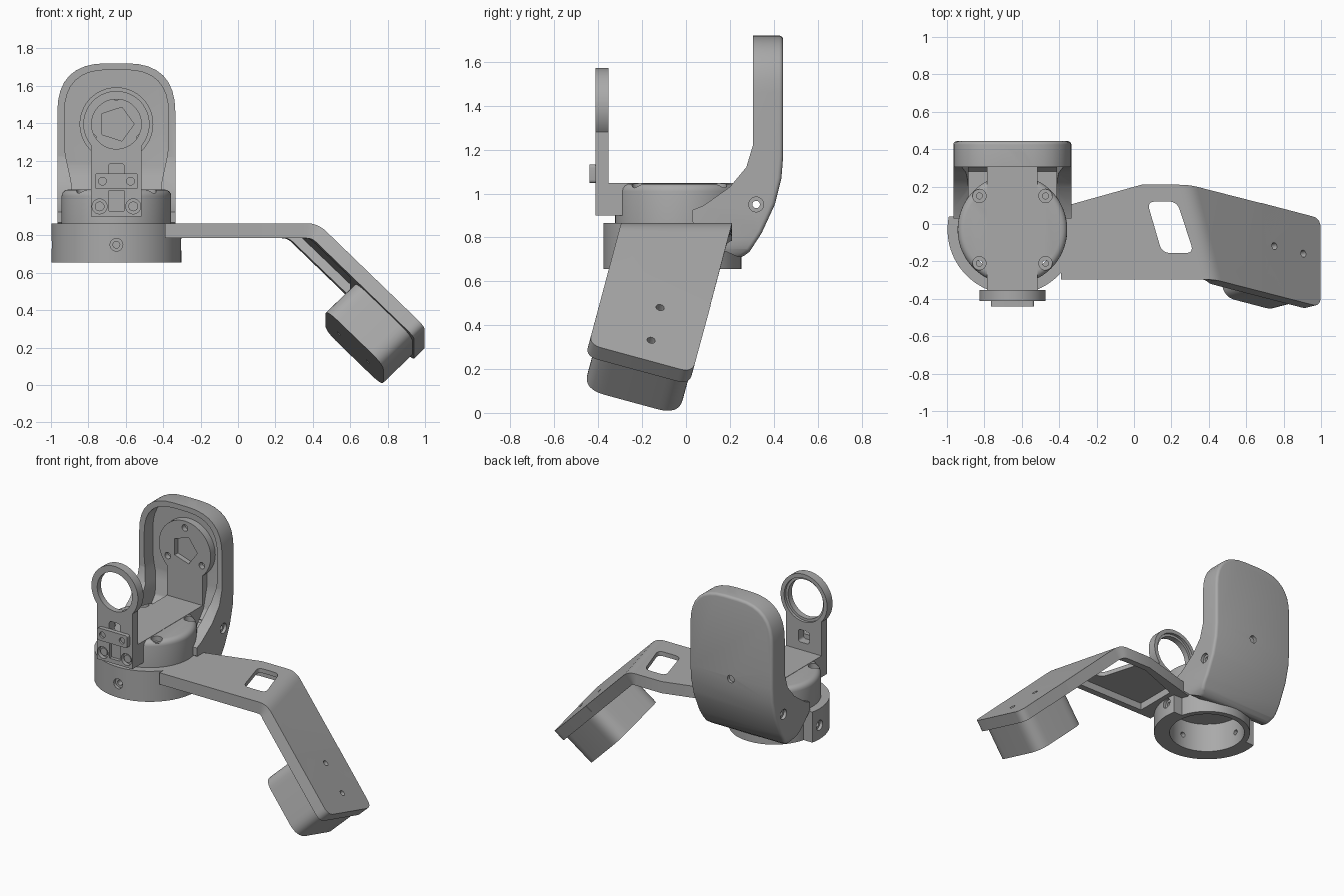
import bpy, bmesh, math
from mathutils import Vector, Matrix

if "Cube" in bpy.data.objects:
    bpy.data.objects.remove(bpy.data.objects["Cube"])

grey = bpy.data.materials.new("satin_grey")
grey.use_nodes = True
grey.diffuse_color = (0.4, 0.4, 0.4, 1)
grey.node_tree.nodes["Principled BSDF"].inputs["Base Color"].default_value = (0.4, 0.4, 0.4, 1)


# Frames: two drawing axes and the extrusion axis
def frame(u, v):
    u, v = Vector(u).normalized(), Vector(v).normalized()
    return Matrix((u, v, u.cross(v))).transposed()


TOP = frame((1, 0, 0), (0, 1, 0))
FRONT = frame((1, 0, 0), (0, 0, 1))    # extrudes towards -y
SIDE = frame((0, 1, 0), (0, 0, 1))     # extrudes towards +x
roll = math.radians(15.2)
SLOPE = frame((1, -math.sin(roll), -math.cos(roll)), (0, math.cos(roll), -math.sin(roll)))
CX, CY = -0.65, -0.03                  # hub axis
parts = []


def add(name, bm):
    bmesh.ops.recalc_face_normals(bm, faces=bm.faces[:])
    me = bpy.data.meshes.new(name)
    bm.to_mesh(me)
    bm.free()
    me.materials.append(grey)
    ob = bpy.data.objects.new(name, me)
    bpy.context.collection.objects.link(ob)
    parts.append(ob)
    return ob


def prism(name, pts, fr, lo, hi):
    bm = bmesh.new()
    a, b = [[bm.verts.new(fr @ Vector((p[0], p[1], w))) for p in pts] for w in (lo, hi)]
    bm.faces.new(a)
    bm.faces.new(b)
    for i in range(len(pts)):
        j = (i + 1) % len(pts)
        bm.faces.new((a[i], a[j], b[j], b[i]))
    return add(name, bm)


def curve(a, p, b, t, seg):
    # rounded corner at p between neighbours a and b
    s, e = p + (a - p).normalized() * t, p + (b - p).normalized() * t
    return [s.lerp(p, k / seg).lerp(p.lerp(e, k / seg), k / seg) for k in range(seg + 1)]


def rounded(pts, ts, seg=8):
    ts = ts if isinstance(ts, list) else [ts] * len(pts)
    v, out = [Vector(p) for p in pts], []
    for i, p in enumerate(v):
        out += curve(v[i - 1], p, v[(i + 1) % len(v)], ts[i], seg) if ts[i] else [p]
    return out


def rect(x0, x1, y0, y1):
    return [(x0, y0), (x1, y0), (x1, y1), (x0, y1)]


def arc(x, y, r, a0=0, a1=360, n=48):
    m = n if a1 - a0 == 360 else n + 1
    ang = [math.radians(a0 + (a1 - a0) * k / n) for k in range(m)]
    return [(x + r * math.cos(a), y + r * math.sin(a)) for a in ang]


def keyhole(z, r, half, bottom):
    a = math.degrees(math.acos(half / r))
    return [(CX - half, bottom), (CX + half, bottom)] + arc(CX, z, r, -a, 180 + a)


def bake(ob):
    me = bpy.data.meshes.new_from_object(ob.evaluated_get(bpy.context.evaluated_depsgraph_get()))
    ob.modifiers.clear()
    ob.data = me


def combine(ob, tool, op="DIFFERENCE"):
    m = ob.modifiers.new(op, "BOOLEAN")
    m.operation, m.object, m.solver = op, tool, "EXACT"
    bake(ob)
    parts.remove(tool)
    bpy.data.objects.remove(tool)


def drill(ob, fr, centres, r, lo, hi, n=24):
    for x, y in centres:
        combine(ob, prism("cutter", arc(x, y, r, n=n), fr, lo, hi))


def bevel(ob, width, pick, seg=4):
    bm = bmesh.new()
    bm.from_mesh(ob.data)
    bmesh.ops.remove_doubles(bm, verts=bm.verts[:], dist=0.0005)
    es = [e for e in bm.edges if len(e.link_faces) == 2 and e.calc_face_angle(0) > 0.6 and pick(e)]
    bmesh.ops.bevel(bm, geom=es, offset=width, segments=seg, profile=0.5, affect="EDGES", clamp_overlap=True)
    bm.to_mesh(ob.data)
    bm.free()


# Base ring: wide front half, narrower back half, radial screw holes
ring = prism("base_ring", arc(CX, CY, 0.347, n=96), TOP, 0.655, 0.865)
combine(ring, prism("cutter", rect(-1.2, 0, 0.04, 0.6), TOP, 0.5, 1))
combine(ring, prism("ring_back", arc(CX, CY, 0.282, n=96), TOP, 0.655, 0.865), "UNION")
combine(ring, prism("cutter", arc(CX, CY, 0.245, n=96), TOP, 0.5, 1))
drill(ring, FRONT, [(CX, 0.75)], 0.034, 0.355, 0.5)
drill(ring, FRONT, [(CX, 0.75)], 0.018, 0.2, 0.5)
drill(ring, SIDE, [(CY, 0.75)], 0.034, -1.1, -0.975)
drill(ring, SIDE, [(CY, 0.75)], 0.034, -0.325, -0.2)
drill(ring, SIDE, [(CY, 0.75)], 0.018, -1.1, -0.2)

# Hub disc with four countersunk holes, and the deck strip across it
hub = prism("hub_disc", arc(CX, CY, 0.293, n=96), TOP, 0.86, 1.045)
bevel(hub, 0.035, lambda e: min(v.co.z for v in e.verts) > 1)
screws = [(CX + sx * 0.177, CY + sy * 0.18) for sx in (-1, 1) for sy in (-1, 1)]
drill(hub, TOP, screws, 0.036, 1.01, 1.2)
drill(hub, TOP, screws, 0.016, 0.8, 1.2)
deck = prism("deck_strip", rect(CX - 0.135, CX + 0.135, -0.358, 0.36), TOP, 0.9, 1.047)
drill(deck, SIDE, [(0.32, 0.95)], 0.017, -1.2, 0)

# Rear housing: curved cup with forward-reaching side arms
side = [(0.305, 1.72), (0.443, 1.72), (0.443, 1.17), (0.435, 1.07), (0.405, 0.95), (0.345, 0.82),
        (0.29, 0.735), (0.25, 0.705), (0.16, 0.745), (0.06, 0.84), (0.03, 0.87), (0.03, 0.925),
        (0.08, 0.945), (0.2, 1.03), (0.275, 1.12), (0.305, 1.22)]
house = prism("rear_housing", side, SIDE, -0.966, -0.335)
combine(house, prism("cutter", rounded(rect(-0.966, -0.335, 0.69, 1.72), [0.1, 0.1, 0.26, 0.26]),
                     FRONT, -1, 1), "INTERSECT")
bevel(house, 0.045, lambda e: any(f.normal.y > 0.3 for f in e.link_faces)
      and min(v.co.y for v in e.verts) > 0.24)
hollow = [(-0.5, 0.925), (0.28, 0.925), (0.36, 1.02), (0.4, 1.17), (0.4, 1.8), (-0.5, 1.8)]
cavity = prism("cavity", hollow, SIDE, -1.2, 0)
half = [(0.235, 0.8), (0.235, 1.06), (0.278, 1.25), (0.278, 1.685)]
outline = [(CX + x, z) for x, z in half] + [(CX - x, z) for x, z in half[::-1]]
combine(cavity, prism("cutter", rounded(outline, [0, 0.06, 0.06, 0.23, 0.23, 0.06, 0.06, 0]),
                      FRONT, -1, 1), "INTERSECT")
combine(house, cavity)
combine(house, prism("cutter", arc(CX, CY, 0.287, n=96), TOP, 0.5, 0.9))
drill(house, SIDE, [(0.32, 0.95)], 0.034, -1.2, -0.945)
drill(house, SIDE, [(0.32, 0.95)], 0.034, -0.355, 0)
drill(house, SIDE, [(0.32, 0.95)], 0.017, -1.2, 0)
drill(house, FRONT, [(CX, 1.155)], 0.026, -0.6, -0.42)

# Raised mounting panel inside the housing
panel = prism("mounting_panel", keyhole(1.395, 0.197, 0.135, 0.95), FRONT, -0.405, -0.35)
drill(panel, FRONT, [(CX, 1.395)], 0.095, -0.385, 0, n=5)
drill(panel, FRONT, arc(CX, 1.395, 0.15, 90, 450, 3), 0.022, -0.385, 0)

# Front upright with round eye, window, slot and screw holes
upright = prism("front_upright", keyhole(1.395, 0.177, 0.135, 0.9), FRONT, 0.353, 0.413)
drill(upright, FRONT, [(CX, 1.395)], 0.133, 0, 1, n=64)
drill(upright, FRONT, [(CX, 1.395)], 0.15, 0, 0.372, n=64)
combine(upright, prism("cutter", rounded(rect(CX - 0.042, CX + 0.042, 1.1, 1.185), 0.02), FRONT, 0, 1))
combine(upright, prism("cutter", rect(CX - 0.04, CX + 0.04, 0.93, 1.04), FRONT, 0.39, 1))
low = [(CX - 0.09, 0.955), (CX + 0.09, 0.955)]
drill(upright, FRONT, low, 0.04, 0.385, 1)
for i, (x, z) in enumerate(low):
    prism(f"screw_head_{i + 1}", arc(x, z, 0.026, n=24), FRONT, 0.38, 0.402)
block = prism("connector_block", rounded(rect(CX - 0.115, CX + 0.115, 1.048, 1.132), 0.015, 4),
              FRONT, 0.41, 0.441)
drill(block, FRONT, [(CX - 0.075, 1.09), (CX + 0.075, 1.09)], 0.021, 0.425, 1)


# Arm: level strip that folds down into the tilted section
def strip(name, inset, drop, thick, x0, d_end):
    z, c = 0.865 - drop, 0.837 - drop
    n = SLOPE.col[2]
    rails = []
    for y0, y1, e, s in ((0.09, 0.21, -0.02, -1), (-0.296, -0.296, -0.51, 1)):
        y0, y1, e = y0 + s * inset, y1 + s * inset, e + s * inset
        fold = Vector(((c - n.y * y1 - n.z * z) / n.x, y1, z))
        bend, end = Vector((0.04, y1, z)), SLOPE @ Vector((d_end, e, c))
        rails.append([Vector((x0, y0, z)), bend] + curve(bend, fold, end, 0.06, 6) + [end])
    bm = bmesh.new()
    a, b = [[bm.verts.new(p) for p in r] for r in rails]
    for i in range(len(a) - 1):
        bm.faces.new((a[i], b[i], b[i + 1], a[i + 1]))
    ob = add(name, bm)
    up = ob.data.polygons[0].normal.z > 0
    m = ob.modifiers.new("thickness", "SOLIDIFY")
    m.thickness, m.offset, m.use_even_offset = thick, -1 if up else 1, True
    bake(ob)
    return ob


arm = strip("arm", 0, 0, 0.08, -0.39, 0.45)
combine(arm, strip("channel", 0.045, 0.03, 0.12, -0.27, 0.09))
slot = [(0.15, -0.155), (0.32, -0.155), (0.23, 0.12), (0.07, 0.12)]
combine(arm, prism("cutter", rounded(slot, 0.045), TOP, 0.6, 1))

# Tilted end plate and the rounded pad hanging under it
plate = prism("end_plate", rounded(rect(0.13, 0.575, -0.51, -0.02), [0, 0.06, 0.06, 0]), SLOPE, 0.757, 0.837)
pad = prism("end_pad", rounded(rect(0.125, 0.562, -0.48, -0.03), 0.1), SLOPE, 0.537, 0.76)
holes = [(0.225, -0.24), (0.444, -0.24)]
for ob in (arm, plate):
    drill(ob, SLOPE, holes, 0.019, 0.79, 1)
drill(pad, SLOPE, holes, 0.012, 0.4, 0.57)

# Smooth shading with sharp edges kept
bpy.ops.object.select_all(action="DESELECT")
for ob in parts:
    ob.select_set(True)
bpy.context.view_layer.objects.active = parts[0]
bpy.ops.object.shade_smooth_by_angle(angle=math.radians(30))
